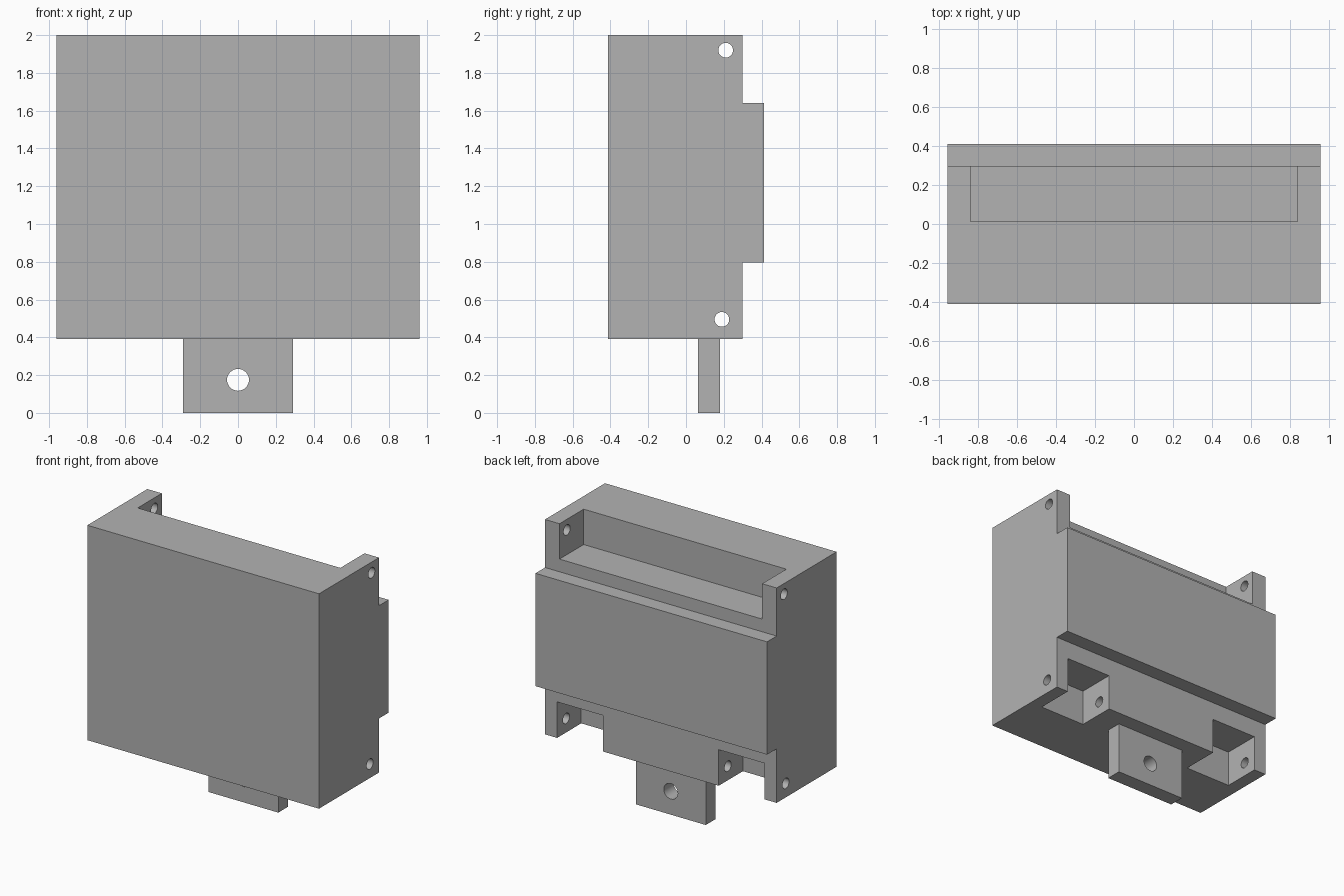
import bpy, bmesh, math
from mathutils import Vector, Matrix

if "Cube" in bpy.data.objects:
    bpy.data.objects.remove(bpy.data.objects["Cube"])

grey = bpy.data.materials.new("light_grey_plastic")
grey.use_nodes = True
GREY = (0.448, 0.448, 0.448, 1)
grey.diffuse_color = GREY
grey.node_tree.nodes["Principled BSDF"].inputs["Base Color"].default_value = GREY


def finish(bm, name):
    bmesh.ops.recalc_face_normals(bm, faces=bm.faces[:])
    mesh = bpy.data.meshes.new(name)
    bm.to_mesh(mesh)
    bm.free()
    mesh.materials.append(grey)
    obj = bpy.data.objects.new(name, mesh)
    bpy.context.collection.objects.link(obj)
    return obj


def box(name, low, high):
    low, high = Vector(low), Vector(high)
    bm = bmesh.new()
    bmesh.ops.create_cube(bm, size=1, matrix=Matrix.Translation((low + high) / 2)
                          @ Matrix.Diagonal((*(high - low), 1)))
    return finish(bm, name)


def rod(name, centre, radius, length, axis):
    turn = Matrix.Rotation(math.pi / 2, 4, "Y" if axis == "X" else "X")
    bm = bmesh.new()
    bmesh.ops.create_cone(bm, cap_ends=True, segments=32, radius1=radius, radius2=radius,
                          depth=length, matrix=Matrix.Translation(centre) @ turn)
    return finish(bm, name)


def extrude_profile(name, points, half_width):
    bm = bmesh.new()
    face = bm.faces.new([bm.verts.new((-half_width, y, z)) for y, z in points])
    side = bmesh.ops.extrude_face_region(bm, geom=[face])["geom"]
    verts = [v for v in side if isinstance(v, bmesh.types.BMVert)]
    bmesh.ops.translate(bm, verts=verts, vec=(2 * half_width, 0, 0))
    return finish(bm, name)


def activate(obj):
    bpy.ops.object.select_all(action="DESELECT")
    obj.select_set(True)
    bpy.context.view_layer.objects.active = obj


def cut(obj, cutter):
    cutter.hide_render = True
    activate(obj)
    mod = obj.modifiers.new("cut", "BOOLEAN")
    mod.operation = "DIFFERENCE"
    mod.solver = "EXACT"
    mod.object = cutter
    bpy.ops.object.modifier_apply(modifier=mod.name)
    bpy.data.objects.remove(cutter)


FRONT, BACK, RIB = -0.412, 0.298, 0.412
BOTTOM, TOP, INNER = 0.39, 2.0, 0.012

# Housing with the raised band across its back
housing = extrude_profile("housing", [
    (FRONT, BOTTOM), (BACK, BOTTOM), (BACK, 0.795), (RIB, 0.795),
    (RIB, 1.64), (BACK, 1.64), (BACK, TOP), (FRONT, TOP)], 0.96)

# Wide recess at the top back edge
cut(housing, box("top_recess", (-0.84, INNER, 1.735), (0.84, 0.6, 2.2)))

# Two notches at the bottom back edge
for s in (-1, 1):
    xs = sorted((0.48 * s, 0.86 * s))
    cut(housing, box("bottom_notch", (xs[0], INNER, 0.2), (xs[1], 0.6, 0.66)))

# Cross-holes running through the side lugs
for y, z in ((0.21, 1.92), (0.19, 0.495)):
    cut(housing, rod("cross_hole", (0, y, z), 0.039, 3, "X"))

# Mounting tab with its screw hole
tab = box("mounting_tab", (-0.29, 0.063, 0), (0.29, 0.18, BOTTOM))
cut(tab, rod("tab_hole", (0, 0.12, 0.175), 0.058, 1, "Y"))

for obj in (housing, tab):
    activate(obj)
    bpy.ops.object.shade_smooth_by_angle(angle=math.radians(30))
